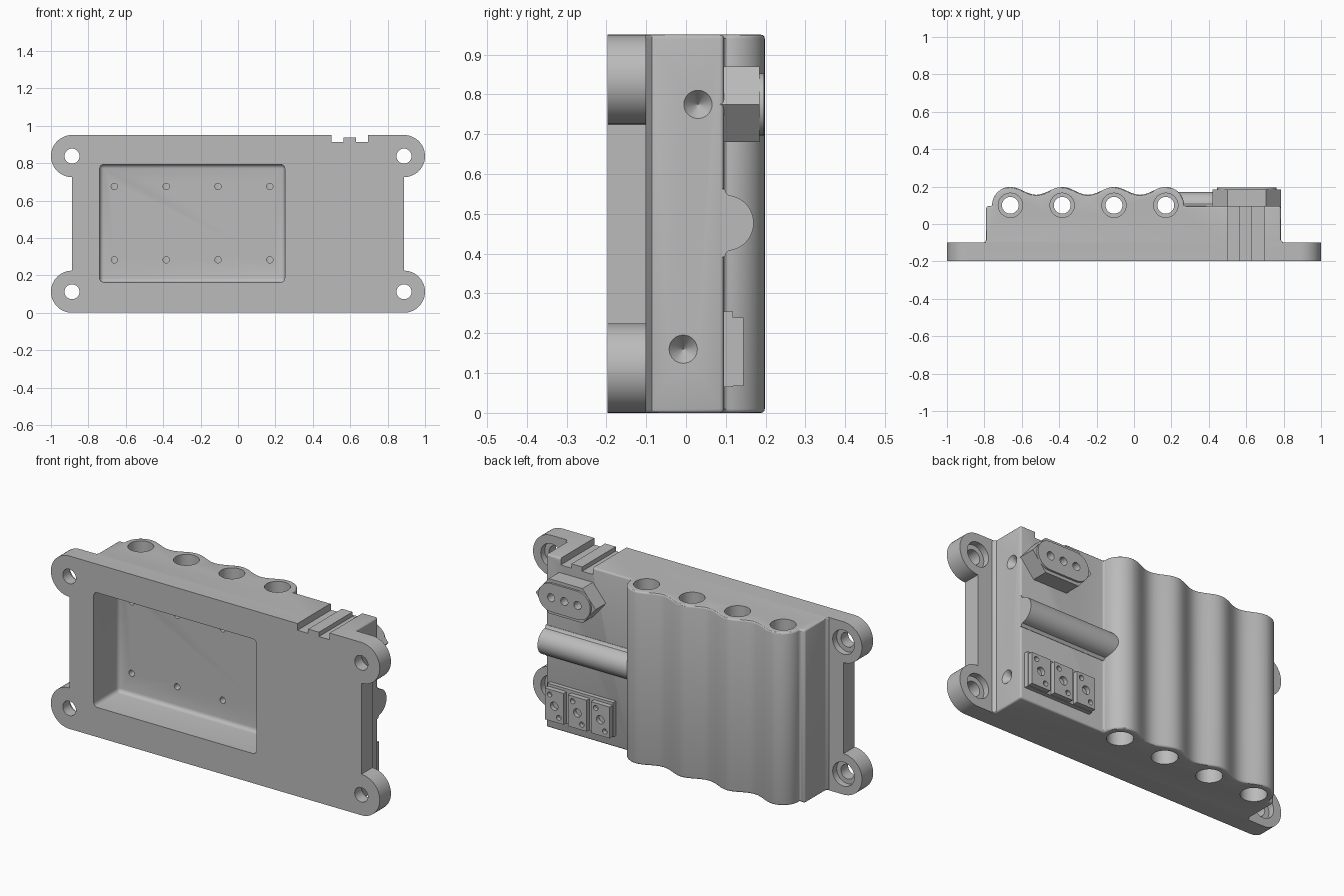
import bpy, bmesh, math
from mathutils import Matrix

cube = bpy.data.objects.get("Cube")
if cube:
    bpy.data.objects.remove(cube, do_unlink=True)

grey = bpy.data.materials.new("plain_grey")
grey.use_nodes = True
tone = (0.5, 0.5, 0.5, 1)
grey.diffuse_color = tone
grey.node_tree.nodes["Principled BSDF"].inputs["Base Color"].default_value = tone

MAP = {"x": lambda a, b, t: (t, a, b),
       "y": lambda a, b, t: (a, t, b),
       "z": lambda a, b, t: (a, b, t)}


def arc(cx, cy, r, start, end, n):
    angles = [math.radians(start + (end - start) * i / n) for i in range(n + 1)]
    return [(cx + r * math.cos(a), cy + r * math.sin(a)) for a in angles]


def rect(a0, a1, b0, b1):
    return [(a0, b0), (a1, b0), (a1, b1), (a0, b1)]


def make(name, bm):
    bmesh.ops.recalc_face_normals(bm, faces=bm.faces)
    mesh = bpy.data.meshes.new(name)
    bm.to_mesh(mesh)
    bm.free()
    mesh.materials.append(grey)
    obj = bpy.data.objects.new(name, mesh)
    bpy.context.collection.objects.link(obj)
    return obj


def prism(name, outline, axis, lo, hi):
    """Extrude a closed outline along an axis."""
    bm = bmesh.new()
    rings = [[bm.verts.new(MAP[axis](a, b, t)) for a, b in outline] for t in (lo, hi)]
    n = len(outline)
    bm.faces.new(rings[0])
    bm.faces.new(rings[1][::-1])
    for i in range(n):
        j = (i + 1) % n
        bm.faces.new((rings[0][i], rings[0][j], rings[1][j], rings[1][i]))
    return make(name, bm)


def rod(axis, a, b, r, lo, hi, n=32):
    return prism("cutter", arc(a, b, r, 0, 360, n)[:-1], axis, lo, hi)


def apply(obj, mod):
    bpy.context.view_layer.objects.active = obj
    bpy.ops.object.modifier_apply(modifier=mod.name)


def bevel(obj, width, segments, angle=50):
    mod = obj.modifiers.new("bevel", "BEVEL")
    mod.width, mod.segments = width, segments
    mod.limit_method, mod.angle_limit = "ANGLE", math.radians(angle)
    apply(obj, mod)


def combine(obj, other, operation="DIFFERENCE"):
    mod = obj.modifiers.new("combine", "BOOLEAN")
    mod.operation, mod.solver, mod.object = operation, "EXACT", other
    apply(obj, mod)
    bpy.data.objects.remove(other, do_unlink=True)


HEIGHT = 0.95
BORES = [-0.661 + 0.277 * i for i in range(4)]
EAR_X, EAR_R = 0.8875, 0.1125
EAR_Z = (EAR_R, HEIGHT - EAR_R)

# Mounting flange with four rounded ears
outline = []
for sx, z, start in ((1, EAR_Z[0], -90), (1, EAR_Z[1], -90),
                     (-1, EAR_Z[1], 90), (-1, EAR_Z[0], 90)):
    outline += arc(sx * EAR_X, z, EAR_R, start, start + 180, 24)
block = prism("manifold_block", outline, "y", -0.197, -0.1)

# Main body with the scalloped back
profile = [(-0.80, -0.15), (0.80, -0.15), (0.80, -0.1), (0.785, -0.085), (0.785, 0.095)]
profile += arc(BORES[3], 0.1, 0.098, -3, 84, 10)
for i in range(37):
    x = BORES[3] - (BORES[3] - BORES[0]) * i / 36
    profile.append((x, 0.177 + 0.021 * math.cos(math.tau * (x - BORES[0]) / 0.277)))
profile += arc(BORES[0], 0.1, 0.098, 96, 183, 10)
profile += [(-0.79, 0.095), (-0.79, -0.085), (-0.80, -0.1)]
body = prism("body", profile, "z", 0, HEIGHT)
bevel(body, 0.01, 3)
combine(block, body, "UNION")

# Front pocket
pocket = prism("cutter", rect(-0.74, 0.25, 0.163, 0.793), "y", -0.3, 0.02)
bevel(pocket, 0.022, 4)
combine(block, pocket)

# Vertical bores, widened at both ends, and their small feed holes
for x in BORES:
    combine(block, rod("z", x, 0.1, 0.045, -0.1, 1.05))
    combine(block, rod("z", x, 0.1, 0.065, -0.1, 0.12))
    combine(block, rod("z", x, 0.1, 0.065, HEIGHT - 0.12, 1.05))
    for z in (0.283, 0.675):
        combine(block, rod("y", x, z, 0.017, 0, 0.08, 16))

# Counterbored mounting holes
for x in (-EAR_X, EAR_X):
    for z in EAR_Z:
        combine(block, rod("y", x, z, 0.04, -0.3, 0))
        combine(block, rod("y", x, z, 0.066, -0.135, -0.05))

# Double groove across the top with a lower tooth between
groove = [(0.5, 1.1), (0.5, 0.913), (0.565, 0.913), (0.565, 0.937),
          (0.63, 0.937), (0.63, 0.913), (0.695, 0.913), (0.695, 1.1)]
combine(block, prism("cutter", groove, "y", -0.3, 0.3))

# Conical dimples on the left end
for y, z in ((0.03, 0.775), (-0.007, 0.16)):
    bm = bmesh.new()
    place = Matrix.Translation((0.785, y, z)) @ Matrix.Rotation(-math.pi / 2, 4, "Y")
    bmesh.ops.create_cone(bm, cap_ends=True, segments=32, radius1=0.07, radius2=0.001,
                          depth=0.08, matrix=place)
    combine(block, make("cutter", bm))

# Horizontal half-round rib
rib_outline = [(0.08, 0.392), (0.097, 0.392), (0.102, 0.403)]
rib_outline += arc(0.1, 0.477, 0.07, -85, 85, 24)
rib_outline += [(0.102, 0.551), (0.097, 0.562), (0.08, 0.562)]
rib = prism("side_rib", rib_outline, "x", 0.22, 0.784)

# Hexagonal connector with a raised oblong face and three sockets
hexagon = [(0.42, 0.775), (0.5, 0.68), (0.705, 0.68),
           (0.785, 0.775), (0.705, 0.87), (0.5, 0.87)]
connector = prism("connector_shell", hexagon, "y", 0.08, 0.185)
oblong = arc(0.683, 0.775, 0.078, -90, 90, 20) + arc(0.523, 0.775, 0.078, 90, 270, 20)
face = prism("connector_face", oblong, "y", 0.15, 0.196)
combine(connector, face, "UNION")
for x in (0.523, 0.603, 0.683):
    combine(connector, rod("y", x, 0.775, 0.022, 0.13, 0.3, 20))

# Terminal strip: a base and three drilled blocks
base = prism("terminal_base", rect(0.36, 0.76, 0.065, 0.255), "y", 0.08, 0.118)
blocks = []
for i in range(3):
    x = 0.42 + 0.14 * i
    part = prism("terminal_block", rect(x - 0.057, x + 0.057, 0.068, 0.24), "y", 0.1, 0.145)
    for dx, z, r in ((0, 0.155, 0.023), (0.028, 0.212, 0.014), (-0.028, 0.098, 0.014)):
        combine(part, rod("y", x + dx, z, r, 0.122, 0.2, 16))
    blocks.append(part)

# Smooth shading with sharp edges kept
for obj in [block, rib, connector, base] + blocks:
    bpy.ops.object.select_all(action="DESELECT")
    obj.select_set(True)
    bpy.context.view_layer.objects.active = obj
    bpy.ops.object.shade_smooth_by_angle(angle=math.radians(30))
